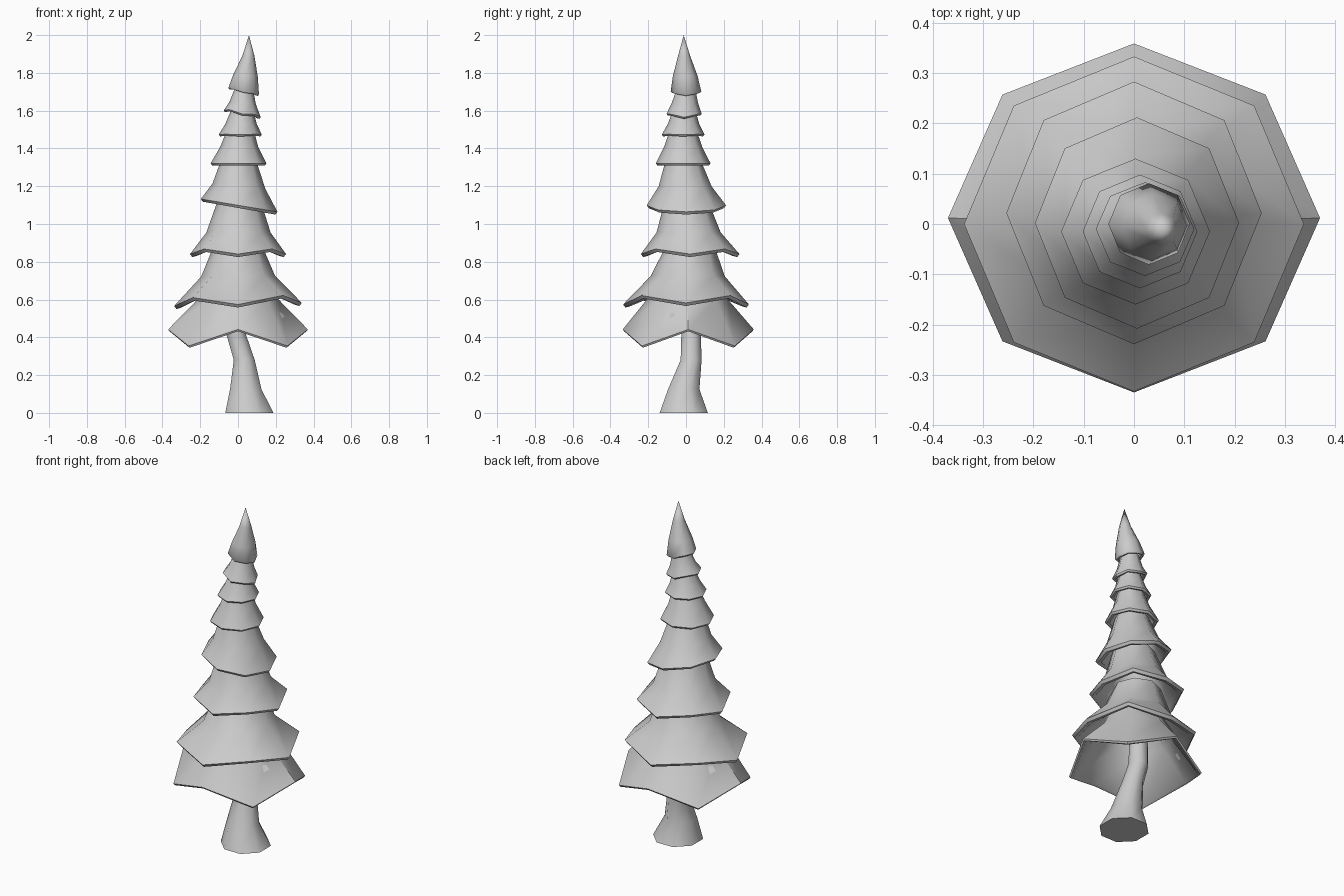
import bpy, bmesh, math

cube = bpy.data.objects.get("Cube")
if cube:
    bpy.data.objects.remove(cube, do_unlink=True)

grey = bpy.data.materials.new("plain grey")
grey.use_nodes = True
colour = (0.6, 0.6, 0.6, 1)
grey.diffuse_color = colour
grey.node_tree.nodes["Principled BSDF"].inputs["Base Color"].default_value = colour

SIDES = 8


def ring(bm, centre, rx, ry, z, diagonal=0, tilt=0, turn=0):
    """Octagonal ring; every second corner is raised, and the ring may tilt along x."""
    verts = []
    for i in range(SIDES):
        a = math.tau * i / SIDES + turn
        height = z + (diagonal if i % 2 else 0) + tilt * math.cos(a)
        verts.append(bm.verts.new((centre[0] + rx * math.cos(a),
                                   centre[1] + ry * math.sin(a), height)))
    return verts


def bridge(bm, lower, upper):
    for i in range(SIDES):
        j = (i + 1) % SIDES
        bm.faces.new((lower[i], lower[j], upper[j], upper[i]))


def finish(bm, name):
    bmesh.ops.recalc_face_normals(bm, faces=bm.faces)
    mesh = bpy.data.meshes.new(name)
    bm.to_mesh(mesh)
    bm.free()
    mesh.materials.append(grey)
    obj = bpy.data.objects.new(name, mesh)
    bpy.context.collection.objects.link(obj)
    bpy.ops.object.select_all(action="DESELECT")
    obj.select_set(True)
    bpy.context.view_layer.objects.active = obj
    bpy.ops.object.shade_smooth_by_angle(angle=math.radians(50))


def tier(name, base, top, rx, ry, z, diagonal, tilt, middle, upper, lip, tip=None):
    """Hollow flared skirt with a thick lip; middle and upper are (radius, height)."""
    bm = bmesh.new()
    mid = [(b * 0.6 + t * 0.4) for b, t in zip(base, top)]
    rings = [
        ring(bm, top, upper[0] * 0.8, upper[0] * 0.8, upper[1] - lip),
        ring(bm, mid, middle[0] - lip, middle[0] - lip, middle[1] - lip, 0, tilt * 0.4),
        ring(bm, base, rx - 1.8 * lip, ry - 1.8 * lip, z - lip * 0.2, diagonal, tilt),
        ring(bm, base, rx - lip * 0.6, ry - lip * 0.6, z - lip * 0.5, diagonal, tilt),
        ring(bm, base, rx, ry, z + lip * 0.3, diagonal, tilt),
        ring(bm, mid, middle[0], middle[0], middle[1], 0, tilt * 0.4),
        ring(bm, top, upper[0], upper[0], upper[1]),
    ]
    for a, b in zip(rings, rings[1:]):
        bridge(bm, a, b)
    bm.faces.new(rings[0])
    if tip:
        point = bm.verts.new(tip)
        for i in range(SIDES):
            bm.faces.new((rings[-1][i], rings[-1][(i + 1) % SIDES], point))
    else:
        bm.faces.new(rings[-1])
    finish(bm, name)


# Foliage: centre, radii, rim height, corner lift, tilt, middle ring, upper ring, lip
tiers = [
    ((0, 0.012), 0.37, 0.347, 0.438, -0.087, 0, (0.215, 0.6), (0.14, 0.74), 0.012),
    ((0, 0), 0.338, 0.333, 0.568, 0.042, 0.008, (0.195, 0.725), (0.13, 0.88), 0.02),
    ((0, 0.022), 0.254, 0.261, 0.835, 0.027, 0, (0.17, 0.955), (0.115, 1.12), 0.02),
    ((0.006, 0.002), 0.203, 0.21, 1.093, 0.0, -0.034, (0.14, 1.2), (0.092, 1.34), 0.018),
    ((0.003, -0.015), 0.148, 0.145, 1.317, 0, 0, (0.1, 1.41), (0.073, 1.49), 0.014),
    ((0.012, -0.015), 0.114, 0.113, 1.47, 0.002, 0, (0.083, 1.53), (0.06, 1.6), 0.012),
    ((0.022, -0.01), 0.098, 0.093, 1.58, 0.01, -0.018, (0.07, 1.64), (0.05, 1.71), 0.011),
]
crown = (0.03, 0)
for n, (base, *shape) in enumerate(tiers):
    following = tiers[n + 1][0] if n + 1 < len(tiers) else crown
    tier(f"foliage_tier_{n + 1}", base, following, *shape)

# Pointed crown
tier("crown", crown, (0.055, -0.01), 0.081, 0.081, 1.7, 0.005, -0.017,
     (0.065, 1.785), (0.032, 1.89), 0.01, (0.058, -0.012, 2.0))

# Bent trunk with a flared foot
bm = bmesh.new()
sections = [((0.06, -0.012), 0.138, 0), ((0.041, -0.012), 0.09, 0.125),
            ((0.033, 0.027), 0.06, 0.28), ((-0.008, 0.027), 0.056, 0.41),
            ((-0.02, 0.015), 0.05, 0.65)]
rings = [ring(bm, c, r, r, z, turn=math.tau / 16) for c, r, z in sections]
for a, b in zip(rings, rings[1:]):
    bridge(bm, a, b)
bm.faces.new(rings[0])
bm.faces.new(rings[-1])
finish(bm, "trunk")
